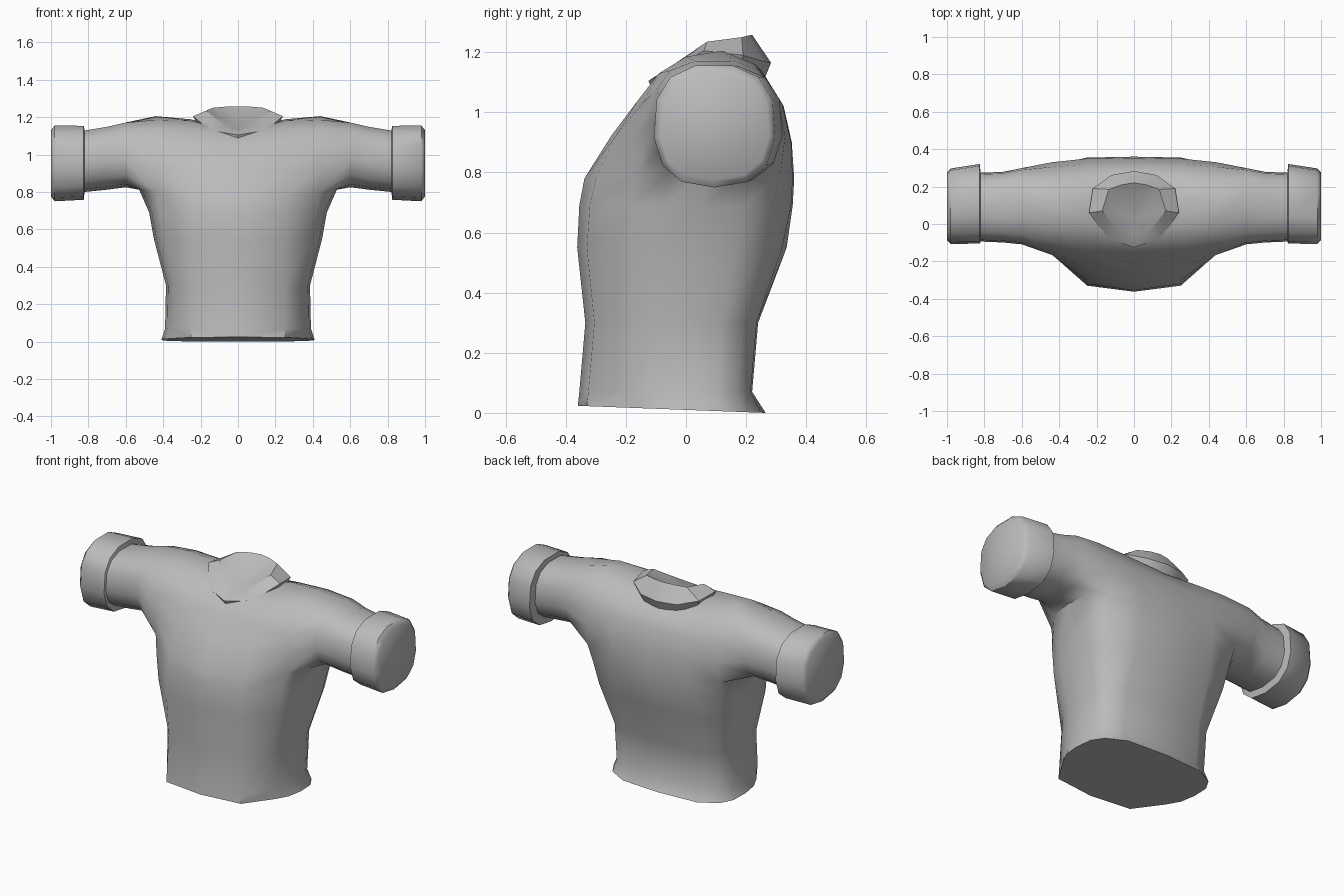
import bpy, bmesh, math

cube = bpy.data.objects.get("Cube")
if cube:
    bpy.data.objects.remove(cube, do_unlink=True)

grey = bpy.data.materials.new("cloth_grey")
grey.use_nodes = True
colour = (0.5, 0.5, 0.5, 1.0)
grey.diffuse_color = colour
bsdf = grey.node_tree.nodes["Principled BSDF"]
bsdf.inputs["Base Color"].default_value = colour
bsdf.inputs["Roughness"].default_value = 0.8


def add_ring(bm, points):
    return [bm.verts.new(p) for p in points]


def bridge(bm, a, b, closed=False):
    n = len(a)
    for i in range(n if closed else n - 1):
        j = (i + 1) % n
        bm.faces.new((a[i], a[j], b[j], b[i]))


def finish(bm, name, angle):
    """Mirror the +x half across the centre and make a smooth shaded object."""
    bmesh.ops.mirror(bm, geom=bm.verts[:] + bm.edges[:] + bm.faces[:],
                     axis='X', merge_dist=0.0005)
    bmesh.ops.remove_doubles(bm, verts=bm.verts[:], dist=0.0005)
    bmesh.ops.recalc_face_normals(bm, faces=bm.faces[:])
    mesh = bpy.data.meshes.new(name)
    bm.to_mesh(mesh)
    bm.free()
    mesh.materials.append(grey)
    obj = bpy.data.objects.new(name, mesh)
    bpy.context.collection.objects.link(obj)
    bpy.ops.object.select_all(action='DESELECT')
    obj.select_set(True)
    bpy.context.view_layer.objects.active = obj
    bpy.ops.object.shade_smooth_by_angle(angle=math.radians(angle))
    return obj


# ---- Shirt body: half torso rings, from the hem to the armpits ----
bm = bmesh.new()
# z, inner x, outer x, side x, three front y, three back y (centre outwards)
levels = [
    (0.012, 0.25, 0.36, 0.41, (-0.36, -0.33, -0.16), (0.265, 0.25, 0.19)),
    (0.07, 0.25, 0.345, 0.39, (-0.355, -0.325, -0.18), (0.22, 0.215, 0.17)),
    (0.30, 0.25, 0.345, 0.385, (-0.335, -0.305, -0.18), (0.24, 0.235, 0.19)),
    (0.55, 0.25, 0.40, 0.45, (-0.362, -0.33, -0.19), (0.335, 0.32, 0.26)),
    (0.69, 0.25, 0.42, 0.475, (-0.355, -0.32, -0.18), (0.355, 0.35, 0.29)),
]
rings = []
for k, (z, a1, a2, w, f, b) in enumerate(levels):
    sides = [(w * s, f[2] + (b[2] - f[2]) * t) for s, t in
             ((0.97, 0.22), (1.0, 0.5), (0.98, 0.8))]
    flat = ([(0, f[0]), (a1, f[1]), (a2, f[2])] + sides +
            [(a2, b[2]), (a1, b[1]), (0, b[0])])
    # the hem is a little lower at the back
    rings.append(add_ring(bm, [(x, y, z - (0.04 * y if k == 0 else 0))
                               for x, y in flat]))
    if k == 0:
        for v in rings[0]:
            v.co.z = 0.0125 * (1 - v.co.y / 0.265) * 0.8
for lower, upper in zip(rings, rings[1:]):
    bridge(bm, lower, upper)
bm.faces.new(rings[0])

# ---- Chest and shoulders: arches running front to back over the top ----
arches = [
    (0.0, [(-0.338, 0.78), (-0.25, 0.92), (-0.155, 1.04), (-0.10, 1.11), (0.03, 1.12),
           (0.16, 1.12), (0.27, 1.11), (0.325, 1.02), (0.352, 0.9), (0.36, 0.78)]),
    (0.25, [(-0.30, 0.78), (-0.235, 0.92), (-0.16, 1.04), (-0.09, 1.13), (0.0, 1.18),
            (0.14, 1.188), (0.25, 1.14), (0.32, 1.03), (0.35, 0.9), (0.355, 0.78)]),
    (0.44, [(-0.16, 0.80), (-0.165, 0.92), (-0.145, 1.03), (-0.09, 1.13), (0.0, 1.185),
            (0.12, 1.205), (0.23, 1.16), (0.305, 1.05), (0.33, 0.92), (0.315, 0.80)]),
]
arch = [add_ring(bm, [(x, y, z) for y, z in pts]) for x, pts in arches]
bridge(bm, arch[0], arch[1])
bridge(bm, arch[1], arch[2])
armpit = add_ring(bm, [(0.515, -0.05, 0.81), (0.53, 0.08, 0.815), (0.52, 0.21, 0.81)])
chest = [a[0] for a in arch] + armpit + [a[-1] for a in reversed(arch)]
bridge(bm, rings[-1], chest)

# ---- Sleeve, with a raised cuff and a closed end ----
COUNT = 13


def sleeve_ring(x, cy, cz, ry, rz, power=0.8):
    pts = []
    for i in range(COUNT):
        t = math.radians(270 - (i - 11) * 360 / COUNT)
        c, s = math.cos(t), math.sin(t)
        pts.append((x, cy + ry * math.copysign(abs(c) ** power, c),
                    cz + rz * math.copysign(abs(s) ** power, s)))
    return add_ring(bm, pts)


previous = arch[2] + armpit[::-1]
for spec in [
    (0.60, 0.095, 1.00, 0.205, 0.175),
    (0.70, 0.09, 0.982, 0.19, 0.17),
    (0.82, 0.09, 0.966, 0.185, 0.166),
    (0.825, 0.108, 0.958, 0.214, 0.20),
    (0.98, 0.095, 0.955, 0.203, 0.205),
    (1.00, 0.095, 0.955, 0.182, 0.18),
]:
    ring = sleeve_ring(*spec)
    bridge(bm, previous, ring, closed=True)
    previous = ring
bm.faces.new(previous)
finish(bm, "shirt_body", 50)

# ---- Collar: tucked edge, outer edge, raised rim and sunken centre ----
bm = bmesh.new()
outer = [(0, -0.125, 1.105), (0.15, -0.075, 1.13), (0.24, 0.06, 1.205),
         (0.22, 0.19, 1.19), (0.12, 0.262, 1.168), (0, 0.283, 1.165)]
rim = [(0, -0.06, 1.13), (0.07, -0.055, 1.15), (0.17, 0.07, 1.235),
       (0.135, 0.185, 1.25), (0.065, 0.21, 1.256), (0, 0.22, 1.258)]
tuck = [(x * 0.9, 0.08 + (y - 0.08) * 0.9, z - 0.05) for x, y, z in outer]
loops = [add_ring(bm, pts) for pts in (tuck, outer, rim)]
bridge(bm, loops[0], loops[1])
bridge(bm, loops[1], loops[2])
centre = bm.verts.new((0, 0.03, 1.145))
for a, b in zip(loops[2], loops[2][1:]):
    bm.faces.new((a, b, centre))
finish(bm, "collar", 35)
